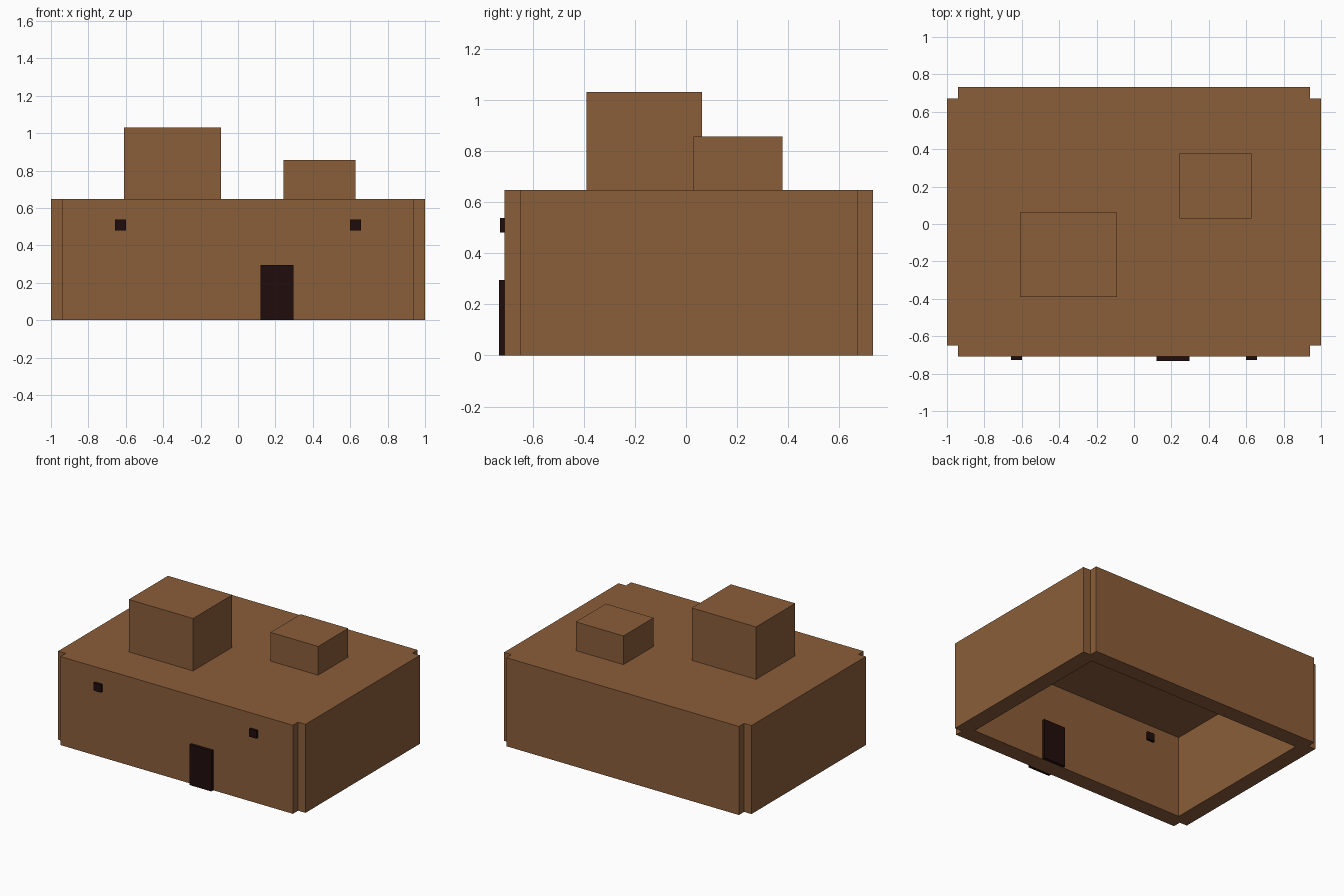
import bpy
import bmesh

if "Cube" in bpy.data.objects:
    bpy.data.objects.remove(bpy.data.objects["Cube"])


def material(name, rgb):
    m = bpy.data.materials.new(name)
    m.diffuse_color = (*rgb, 1.0)
    m.use_nodes = True
    m.node_tree.nodes["Principled BSDF"].inputs["Base Color"].default_value = m.diffuse_color
    return m


clay = material("brown clay", (0.258, 0.112, 0.042))
dark = material("dark opening", (0.0144, 0.0040, 0.0035))


def box(name, x, y, z, mat):
    """Axis-aligned box from (min, max) ranges."""
    bm = bmesh.new()
    bmesh.ops.create_cube(bm, size=1.0)
    for v in bm.verts:
        for i, (lo, hi) in enumerate((x, y, z)):
            v.co[i] = hi if v.co[i] > 0 else lo
    mesh = bpy.data.meshes.new(name)
    bm.to_mesh(mesh)
    bm.free()
    mesh.materials.append(mat)
    obj = bpy.data.objects.new(name, mesh)
    bpy.context.collection.objects.link(obj)
    return obj


TOP, T = 0.647, 0.12              # wall height and thickness
FRONT, BACK = -0.709, 0.732       # outer wall faces
CEILING = 0.60

# Front and back walls, set in at the corners to leave small notches
box("front_wall", (-0.94, 0.94), (FRONT, FRONT + T), (0, TOP), clay)
box("back_wall", (-0.94, 0.94), (BACK - T, BACK), (0, TOP), clay)

# Side walls
for side, x in (("left", (-1.0, -1.0 + T)), ("right", (1.0 - T, 1.0))):
    box(side + "_wall", x, (FRONT + 0.06, BACK - 0.06), (0, TOP), clay)

# Flat roof between the walls; the house is open underneath
box("roof", (-1 + T, 1 - T), (FRONT + T, BACK - T), (CEILING, TOP), clay)

# Roof blocks
box("large_roof_block", (-0.61, -0.09), (-0.39, 0.062), (TOP, 1.03), clay)
box("small_roof_block", (0.242, 0.627), (0.03, 0.377), (TOP, 0.857), clay)

# Door and windows stand out from both faces of the front wall
for name, x, z, d in (
    ("door", (0.12, 0.297), (0, 0.295), 0.023),
    ("left_window", (-0.658, -0.60), (0.48, 0.537), 0.018),
    ("right_window", (0.60, 0.658), (0.48, 0.537), 0.018),
):
    box(name + "_outside", x, (FRONT - d, FRONT), z, dark)
    box(name + "_inside", x, (FRONT + T, FRONT + T + d), z, dark)
